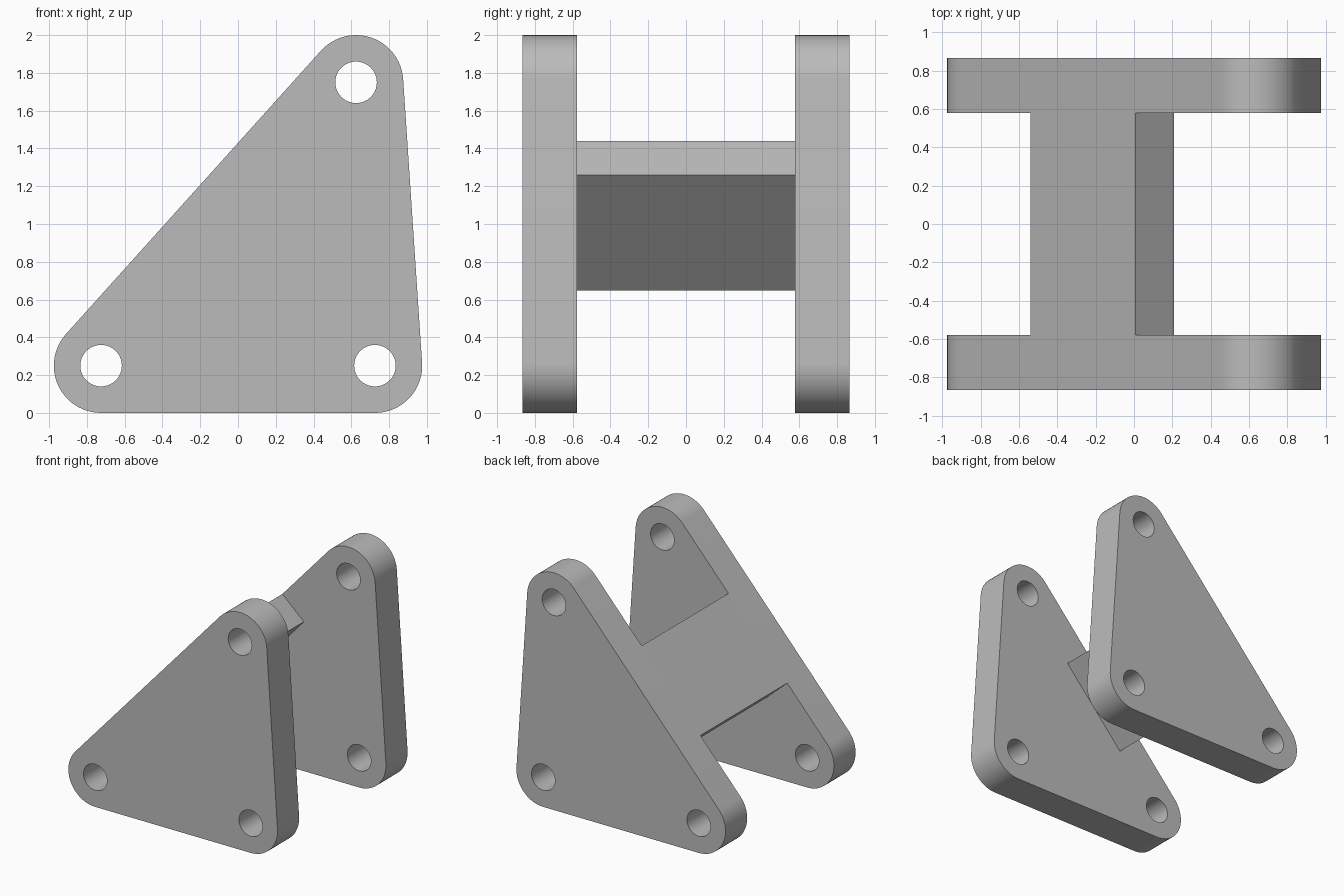
import bpy, bmesh, math
from mathutils import Vector, Matrix

if "Cube" in bpy.data.objects:
    bpy.data.objects.remove(bpy.data.objects["Cube"])

grey = bpy.data.materials.new("plain grey")
grey.use_nodes = True
colour = (0.5, 0.5, 0.5, 1)
grey.diffuse_color = colour
grey.node_tree.nodes["Principled BSDF"].inputs["Base Color"].default_value = colour

# Bolt centres in (x, z), counter-clockwise
CENTRES = [Vector(p) for p in ((-0.725, 0.25), (0.725, 0.25), (0.625, 1.75))]
CORNER_R, HOLE_R = 0.25, 0.11
INNER, OUTER = 0.578, 0.866


def arc(centre, radius, start, sweep, steps):
    return [centre + radius * Vector((math.cos(start + sweep * i / steps),
                                      math.sin(start + sweep * i / steps)))
            for i in range(steps + 1)]


def edge_angle(a, b):
    """Angle of the outward normal of the edge from a to b."""
    d = b - a
    return math.atan2(-d.x, d.y)


def rounded_outline():
    points = []
    for i, c in enumerate(CENTRES):
        start = edge_angle(CENTRES[i - 1], c)
        end = edge_angle(c, CENTRES[(i + 1) % 3])
        points += arc(c, CORNER_R, start, (end - start) % math.tau, 24)
    return points


def finish(name, bm):
    bmesh.ops.remove_doubles(bm, verts=bm.verts, dist=1e-5)
    bmesh.ops.recalc_face_normals(bm, faces=bm.faces)
    mesh = bpy.data.meshes.new(name)
    bm.to_mesh(mesh)
    bm.free()
    mesh.materials.append(grey)
    obj = bpy.data.objects.new(name, mesh)
    bpy.context.collection.objects.link(obj)
    bpy.ops.object.select_all(action='DESELECT')
    obj.select_set(True)
    bpy.context.view_layer.objects.active = obj
    bpy.ops.object.shade_smooth_by_angle(angle=math.radians(30))


def extrude_loops(name, loops, y0, y1):
    """Fill a profile (first loop outside, others holes) and extrude along y."""
    bm = bmesh.new()
    edges = []
    for loop in loops:
        verts = [bm.verts.new((p.x, y0, p.y)) for p in loop]
        edges += [bm.edges.new((verts[i - 1], verts[i])) for i in range(len(verts))]
    bmesh.ops.triangle_fill(bm, edges=edges, use_beauty=True)
    grown = bmesh.ops.extrude_face_region(bm, geom=bm.faces[:], use_keep_orig=True)
    moved = [g for g in grown["geom"] if isinstance(g, bmesh.types.BMVert)]
    bmesh.ops.translate(bm, verts=moved, vec=(0, y1 - y0, 0))
    finish(name, bm)


# Side plates with three bolt holes each
profile = [rounded_outline()] + [arc(c, HOLE_R, 0, math.tau, 40)[:-1] for c in CENTRES]
extrude_loops("front_plate", profile, -OUTER, -INNER)
extrude_loops("back_plate", profile, INNER, OUTER)

# Cross web, flush with the sloping edges of the plates
slope = (CENTRES[2] - CENTRES[0]).normalized()
inward = Vector((slope.y, -slope.x))
base = CENTRES[0] - inward * CORNER_R
low, high = base + slope * 0.555, base + slope * 1.375
web = [low, low + inward * 0.27, high + inward * 0.27, high]
extrude_loops("cross_web", [web], -INNER, INNER)
